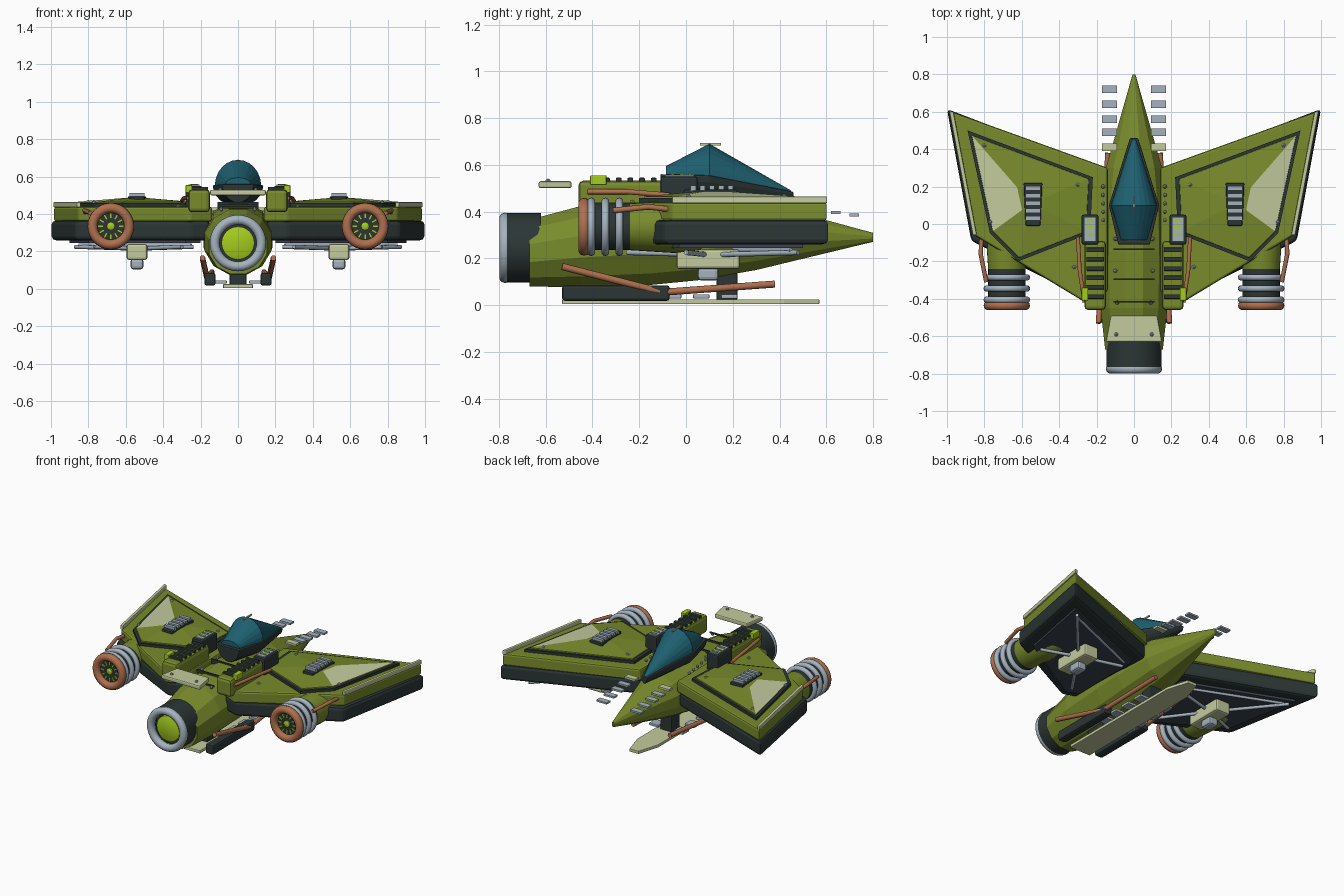
import bpy, bmesh
from math import sin, cos, pi, tau, hypot, radians
from mathutils import Vector, Matrix

if "Cube" in bpy.data.objects:
    bpy.data.objects.remove(bpy.data.objects["Cube"], do_unlink=True)


def material(name, r, g, b):
    m = bpy.data.materials.new(name)
    m.use_nodes = True
    m.diffuse_color = (r, g, b, 1)
    m.node_tree.nodes["Principled BSDF"].inputs["Base Color"].default_value = (r, g, b, 1)
    return m


OLIVE = material("olive paint", .19, .26, .025)
DARK = material("charcoal", .025, .036, .036)
CREAM = material("cream panel", .55, .6, .34)
TEAL = material("teal glass", .013, .115, .16)
COPPER = material("copper", .43, .16, .075)
STEEL = material("steel", .38, .45, .52)
LIME = material("lime glow", .38, .61, .013)
SLATE = material("slate underside", .045, .054, .08)


def finish(name, bm, mat, bevel=0, mirror=False, smooth=False):
    bmesh.ops.recalc_face_normals(bm, faces=bm.faces[:])
    me = bpy.data.meshes.new(name)
    bm.to_mesh(me)
    bm.free()
    me.materials.append(mat)
    if smooth:
        me.polygons.foreach_set("use_smooth", [True] * len(me.polygons))
        me.set_sharp_from_angle(angle=radians(40))
    ob = bpy.data.objects.new(name, me)
    bpy.context.collection.objects.link(ob)
    if bevel:
        b = ob.modifiers.new("Bevel", "BEVEL")
        b.width, b.segments, b.limit_method = bevel, 2, "ANGLE"
    if mirror:
        ob.modifiers.new("Mirror", "MIRROR").use_mirror_merge = False
    return ob


def loft(name, rings, mat, **kw):
    """Skin a list of equal point loops and cap both ends."""
    bm = bmesh.new()
    loops = [[bm.verts.new(p) for p in ring] for ring in rings]
    n = len(loops[0])
    for a, b in zip(loops, loops[1:]):
        for i in range(n):
            bm.faces.new((a[i], a[(i + 1) % n], b[(i + 1) % n], b[i]))
    bm.faces.new(loops[0])
    bm.faces.new(loops[-1])
    return finish(name, bm, mat, **kw)


def prism(name, outline, z0, z1, mat, **kw):
    return loft(name, [[(x, y, z) for x, y in outline] for z in (z0, z1)], mat, **kw)


def boxes(name, spans, mat, **kw):
    """Boxes given as (x0, x1, y0, y1, z0, z1)."""
    bm = bmesh.new()
    for x0, x1, y0, y1, z0, z1 in spans:
        m = Matrix.Translation(((x0 + x1) / 2, (y0 + y1) / 2, (z0 + z1) / 2))
        bmesh.ops.create_cube(bm, size=1, matrix=m @ Matrix.Diagonal((x1 - x0, y1 - y0, z1 - z0, 1)))
    return finish(name, bm, mat, **kw)


def lathe(name, profile, x, z, mat, segs=32, closed=False, **kw):
    """Spin (radius, y) points about an axis along y."""
    bm = bmesh.new()
    loops = [[bm.verts.new((x + r * cos(a), y, z + r * sin(a))) for r, y in profile]
             for a in (tau * i / segs for i in range(segs))]
    m = len(profile)
    for i in range(segs):
        a, b = loops[i], loops[(i + 1) % segs]
        for j in range(m if closed else m - 1):
            bm.faces.new((a[j], a[(j + 1) % m], b[(j + 1) % m], b[j]))
    if not closed:
        for j in (0, -1):
            bm.faces.new([lp[j] for lp in loops])
    return finish(name, bm, mat, smooth=True, **kw)


def ring(name, big, small, y, x, z, mat, **kw):
    pts = [(big + small * cos(tau * i / 10), y + small * sin(tau * i / 10)) for i in range(10)]
    return lathe(name, pts, x, z, mat, closed=True, **kw)


def tubes(name, paths, r, mat):
    bm = bmesh.new()
    for path in paths:
        pts = [Vector(p) for p in path]
        for a, b in zip(pts, pts[1:]):
            rot = (b - a).to_track_quat("Z", "Y").to_matrix().to_4x4()
            bmesh.ops.create_cone(bm, cap_ends=True, segments=10, radius1=r, radius2=r,
                                  depth=(b - a).length, matrix=Matrix.Translation((a + b) / 2) @ rot)
        for p in pts[1:-1]:
            bmesh.ops.create_icosphere(bm, subdivisions=2, radius=r, matrix=Matrix.Translation(p))
    return finish(name, bm, mat, mirror=True, smooth=True)


def bolts(name, points):
    bm = bmesh.new()
    for p in points:
        bmesh.ops.create_icosphere(bm, subdivisions=1, radius=.012, matrix=Matrix.Translation(p))
    return finish(name, bm, STEEL, mirror=True)


def oval(y, w, z0, z1, n=12):
    return [(w * cos(tau * (i + .5) / n), y, (z0 + z1) / 2 + (z1 - z0) / 2 * sin(tau * (i + .5) / n))
            for i in range(n)]


def dome(y, w, z0, z1, n=12):
    return [(w * cos(pi * i / n), y, z0 + (z1 - z0) * sin(pi * i / n)) for i in range(n + 1)]


# Fuselage with long faceted nose
loft("fuselage", [oval(*s) for s in (
    (-.67, .16, .075, .37), (-.45, .185, .07, .43), (-.15, .19, .08, .46), (.05, .185, .1, .47),
    (.3, .155, .145, .45), (.8, .008, .27, .31))], OLIVE)
boxes("spine_seams", [(-.11, .11, y, y + .008, .43, z) for y, z in ((-.42, .44), (-.3, .452), (-.14, .464))], DARK)
prism("tail_panel", [(-.15, -.63), (.15, -.63), (.125, -.49), (-.125, -.49)], .5, .53, CREAM, bevel=.008)
bolts("spine_bolts", [(.095, -.59, .53), (.09, -.42, .425), (.1, -.25, .435), (.1, -.08, .45)])

# Main engine
lathe("main_nozzle", [(.09, -.62), (.148, -.62), (.148, -.78), (.11, -.78), (.11, -.74), (.02, -.74)], 0, .245, DARK)
ring("main_nozzle_rim", .125, .026, -.774, 0, .245, STEEL)
lathe("main_glow", [(.088, -.73), (.088, -.765), (.08, -.77)], 0, .245, LIME)

# Cockpit
loft("cockpit_frame", [[(x, y, 2 * z0 - z) for x, y, z in dome(y, w, z0, z1)] for y, w, z0, z1 in (
    (-.11, .085, .56, .66), (.1, .135, .555, .67), (.46, .022, .485, .53))], DARK, bevel=.006)
loft("canopy", [dome(*s) for s in (
    (-.085, .07, .555, .595), (.1, .124, .55, .69), (.45, .012, .48, .49))], TEAL)
boxes("canopy_antenna", [(-.004, .004, .06, .15, .683, .693)], CREAM)

# Wings: dark lower slab, olive upper skin, slate belly
wing = [(.14, .3), (.985, .605), (.855, -.06), (.26, -.42), (.14, -.36)]
slab = [(.15, .29), (1, .615), (.87, -.09), (.26, -.4), (.15, -.36)]
belly = [(.2, .22), (.9, .5), (.8, -.03), (.28, -.33), (.2, -.3)]
prism("wing_slab", slab, .26, .365, DARK, bevel=.02, mirror=True)
prism("wing_skin", wing, .36, .44, OLIVE, bevel=.012, mirror=True)
prism("wing_belly", belly, .245, .27, SLATE, mirror=True)
prism("wing_tip_strip", [(.965, .6), (.988, .605), (.862, -.06), (.84, -.06)], .435, .465, CREAM,
      bevel=.006, mirror=True)

# Raised wing panel with one cream facet
plate = [(.22, .25), (.89, .5), (.77, -.05), (.62, -.2), (.235, -.05)]
hub = Vector((.55, .11))


def scaled(k):
    return [tuple(hub + (Vector(p) - hub) * k) for p in plate]


prism("panel_frame", plate, .435, .458, DARK, mirror=True)
panel = loft("wing_panel", [[(x, y, z) for x, y in scaled(k)] for k, z in ((.94, .45), (.93, .465), (.22, .485))],
             OLIVE, mirror=True)
panel.data.materials.append(CREAM)
for f in panel.data.polygons:
    flat = hypot(f.normal.x, f.normal.y)
    if .01 < flat < .5 and f.normal.x / flat > .9:
        f.material_index = 1
prism("wing_vent", [(.49, .22), (.59, .22), (.58, -.01), (.5, -.01)], .46, .495, DARK, bevel=.008, mirror=True)
boxes("vent_slats", [(.5, .58, y, y + .022, .485, .512) for y in (.02, .06, .1, .14, .18)], STEEL, mirror=True)
bolts("wing_bolts", [(.8, .42, .465), (.3, .21, .468), (.77, .01, .465), (.32, -.23, .44), (.7, -.1, .445)])

# Wing engines
EX, EZ = .68, .335
lathe("engine_body", [(.06, .1), (.1, .06), (.112, -.05), (.1, -.24), (.04, -.24)], EX, EZ, OLIVE, mirror=True)
lathe("engine_core", [(.05, -.22), (.1, -.22), (.1, -.43), (.02, -.43)], EX, EZ, DARK, mirror=True)
for i, y in enumerate((-.285, -.345, -.405)):
    ring(f"engine_ring_{i + 1}", .108, .017, y, EX, EZ, STEEL, mirror=True)
ring("engine_rim", .098, .026, -.436, EX, EZ, COPPER, mirror=True)
lathe("engine_hub", [(.022, -.42), (.022, -.44), (.015, -.445)], EX, EZ, LIME, segs=16, mirror=True)
bm = bmesh.new()
for i in range(12):
    m = (Matrix.Translation((EX, -.432, EZ)) @ Matrix.Rotation(tau * i / 12, 4, "Y")
         @ Matrix.Translation((.056, 0, 0)) @ Matrix.Diagonal((.026, .008, .007, 1)))
    bmesh.ops.create_cube(bm, size=1, matrix=m)
finish("engine_spokes", bm, LIME, mirror=True)

# Shoulder pods with ribs, lamps and forward instrument boxes
boxes("shoulder_pod", [(.15, .265, -.46, -.09, .41, .532)], OLIVE, bevel=.02, mirror=True)
boxes("pod_ribs", [(.16, .255, y, y + .024, .52, .545) for y in (-.4, -.35, -.3, -.25, -.2, -.15)],
      DARK, bevel=.004, mirror=True)
boxes("pod_lamp", [(.245, .28, -.41, -.34, .515, .555)], LIME, bevel=.004, mirror=True)
boxes("instrument_box", [(.19, .28, -.11, .05, .43, .55)], DARK, bevel=.01, mirror=True)
boxes("instrument_plate", [(.205, .265, -.09, .035, .545, .557)], STEEL, mirror=True)
boxes("instrument_lights", [(.215, .255, y, y + .014, .55, .561) for y in (-.065, -.025, .01)], LIME, mirror=True)
bolts("shoulder_bolts", [(.165, .02 + .045 * i, .485 - .006 * i) for i in range(5)])

# Copper piping
tubes("engine_pipe", [[(.79, .0, .4), (.815, -.07, .41), (.82, -.16, .42), (.79, -.31, .405)]], .012, COPPER)
tubes("shoulder_pipe", [[(.3, -.07, .47), (.29, -.25, .485), (.265, -.42, .485)]], .011, COPPER)
tubes("belly_pipe", [[(.19, -.53, .165), (.165, -.1, .055), (.14, .38, .09)]], .015, COPPER)

# Plates floating beside the nose
boxes("nose_plates", [(.09, .17, y - .02, y + .02, z, z + .012) for y, z in
                      ((.72, .38), (.64, .39), (.56, .4), (.49, .41))], STEEL, mirror=True)
boxes("nose_plate_end", [(.09, .17, .39, .43, .42, .435)], CREAM, mirror=True)

# Underwing pods and struts
boxes("underwing_box", [(.485, .595, -.04, .23, .155, .24)], CREAM, bevel=.012, mirror=True)
boxes("underwing_sensor", [(.505, .575, .05, .14, .105, .16)], STEEL, bevel=.015, mirror=True)
tubes("underwing_struts", [[(.54, .1, .215), p] for p in
                           ((.24, .17, .225), (.87, .48, .225), (.77, 0, .225), (.3, -.25, .225))], .011, STEEL)
tubes("underwing_rail", [[(.25, .2, .235), (.85, .45, .235)]], .009, STEEL)

# Landing skids, keel and leg
boxes("skid", [(.12, .18, -.53, -.07, .018, .085)], DARK, bevel=.012, mirror=True)
prism("keel_plate", [(-.08, -.53), (.08, -.53), (.08, .42), (.035, .57), (-.035, .57), (-.08, .42)],
      .004, .025, CREAM, bevel=.004)
boxes("keel_legs", [(-.045, .045, .13, .22, .02, .17), (-.045, .045, -.4, -.25, .02, .1)], DARK, bevel=.008)
boxes("keel_rungs", [(.06, .13, y, y + .07, .028, .046) for y in (-.2, -.09, .03, .15)], STEEL, bevel=.004, mirror=True)
